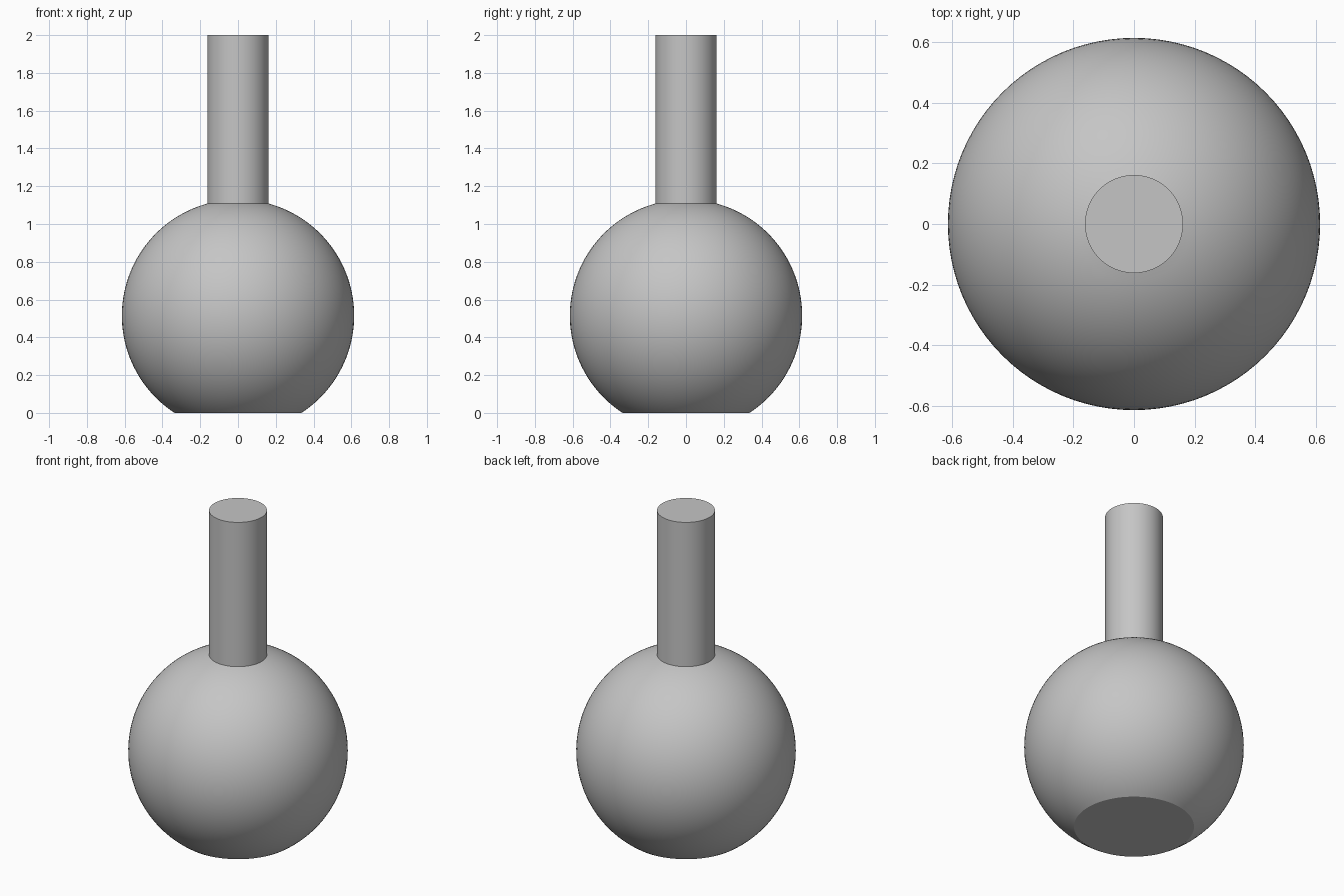
import bpy, math

cube = bpy.data.objects.get("Cube")
if cube:
    bpy.data.objects.remove(cube, do_unlink=True)

SEGMENTS = 96
BALL_R, BALL_Z = 0.615, 0.515
NECK_R, TOP = 0.162, 2.0

grey = bpy.data.materials.new("plain grey")
grey.use_nodes = True
colour = (0.56, 0.56, 0.56, 1)
grey.diffuse_color = colour
grey.node_tree.nodes["Principled BSDF"].inputs["Base Color"].default_value = colour


def lathe(name, profile, cap_bottom=False, cap_top=False):
    """Revolve (radius, z) points about z, with optional flat end caps."""
    n = SEGMENTS
    verts = [(r * math.cos(2 * math.pi * i / n), r * math.sin(2 * math.pi * i / n), z)
             for r, z in profile for i in range(n)]
    faces = [(k * n + i, k * n + (i + 1) % n, (k + 1) * n + (i + 1) % n, (k + 1) * n + i)
             for k in range(len(profile) - 1) for i in range(n)]
    if cap_bottom:
        faces.append(tuple(reversed(range(n))))
    if cap_top:
        faces.append(tuple(range(len(verts) - n, len(verts))))
    mesh = bpy.data.meshes.new(name)
    mesh.from_pydata(verts, [], faces)
    mesh.materials.append(grey)
    obj = bpy.data.objects.new(name, mesh)
    bpy.context.collection.objects.link(obj)
    bpy.ops.object.select_all(action="DESELECT")
    obj.select_set(True)
    bpy.context.view_layer.objects.active = obj
    bpy.ops.object.shade_smooth_by_angle(angle=math.radians(30))
    return obj


# Round body, cut flat at the ground and open where the neck joins
low = -math.asin(BALL_Z / BALL_R)
high = math.acos(NECK_R / BALL_R)
steps = 48
angles = [low + (high - low) * i / steps for i in range(steps + 1)]
arc = [(BALL_R * math.cos(a), BALL_Z + BALL_R * math.sin(a)) for a in angles]
lathe("round_body", arc, cap_bottom=True)

# Straight neck with a flat closed top
lathe("neck", [arc[-1], (NECK_R, TOP)], cap_top=True)
